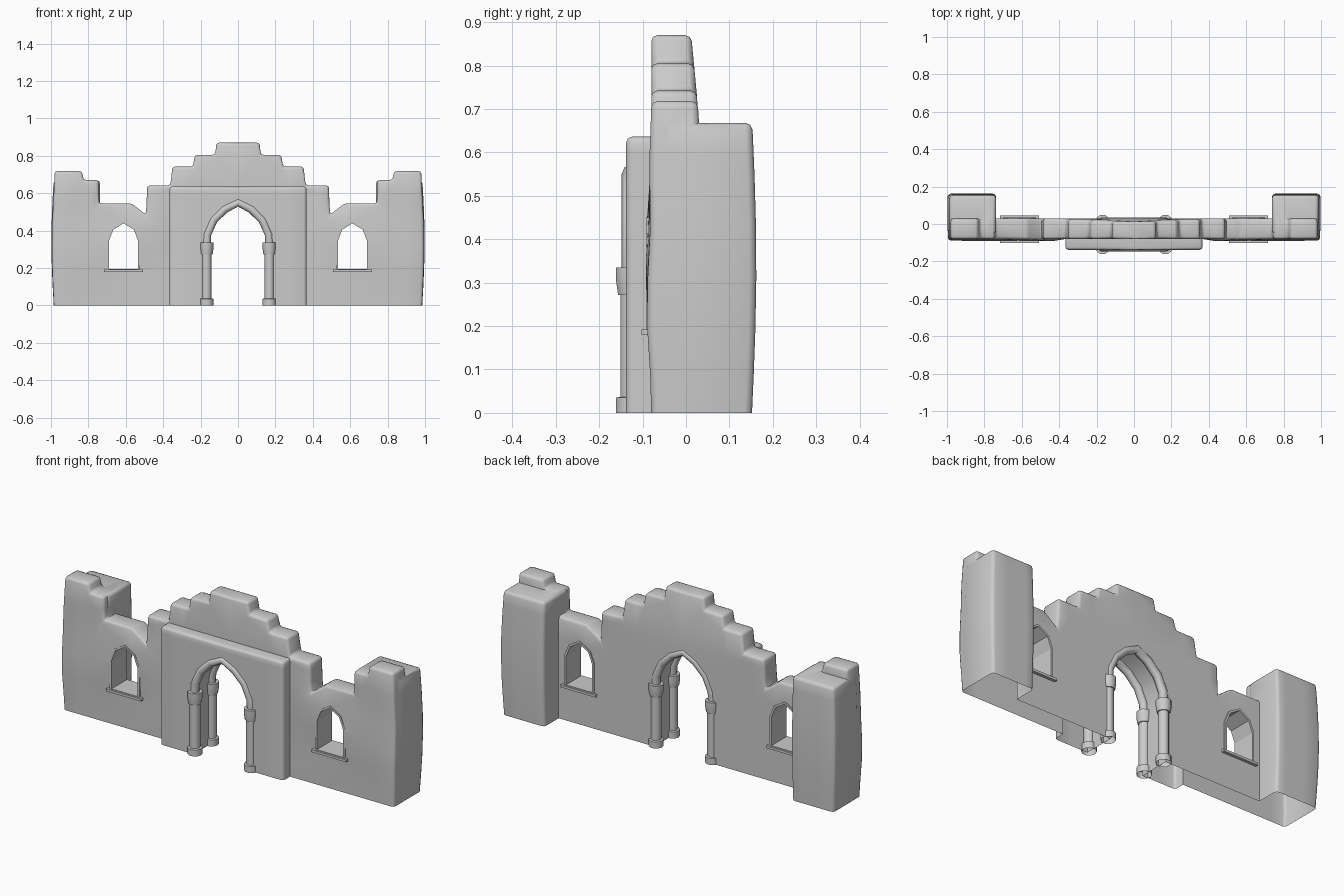
import bpy, bmesh, math
from mathutils import Vector

if "Cube" in bpy.data.objects:
    bpy.data.objects.remove(bpy.data.objects["Cube"])


def make_obj(name, bm, angle=None):
    bmesh.ops.recalc_face_normals(bm, faces=bm.faces)
    me = bpy.data.meshes.new(name)
    bm.to_mesh(me)
    bm.free()
    ob = bpy.data.objects.new(name, me)
    bpy.context.collection.objects.link(ob)
    if angle:
        smooth(ob, angle)
    return ob


def smooth(ob, angle):
    bpy.ops.object.select_all(action='DESELECT')
    ob.select_set(True)
    bpy.context.view_layer.objects.active = ob
    bpy.ops.object.shade_smooth_by_angle(angle=math.radians(angle))


def slab(name, pts, y0, y1, bevel=0.0):
    """Extrude an x-z outline from y0 to y1, optionally with worn edges."""
    bm = bmesh.new()
    f = bm.faces.new([bm.verts.new((x, y0, z)) for x, z in pts])
    ext = bmesh.ops.extrude_face_region(bm, geom=[f])['geom']
    for v in ext:
        if isinstance(v, bmesh.types.BMVert):
            v.co.y = y1
    bmesh.ops.recalc_face_normals(bm, faces=bm.faces)
    if bevel:
        bmesh.ops.bevel(bm, geom=bm.edges[:], offset=bevel, segments=2,
                        profile=0.5, affect='EDGES', clamp_overlap=True)
    return make_obj(name, bm)


def rect(x0, x1, z0, z1):
    return [(x0, z0), (x1, z0), (x1, z1), (x0, z1)]


def flip(pts, s):
    return [(x * s, z) for x, z in pts]


# Ruined wall silhouette, right half, mirrored
half = [(0.985, -0.1), (0.98, 0.718), (0.835, 0.718), (0.825, 0.67),
        (0.745, 0.67), (0.742, 0.545), (0.57, 0.545), (0.492, 0.485),
        (0.485, 0.642), (0.362, 0.642), (0.35, 0.742), (0.242, 0.742),
        (0.23, 0.805), (0.122, 0.805), (0.115, 0.87)]
wall = slab("ruined_wall", half + flip(half[::-1], -1), -0.08, 0.03, 0.014)

# Pieces merged into the wall: projecting gate front and corner towers
adds = [slab("gate_front", rect(-0.366, 0.366, -0.1, 0.636), -0.138, -0.02, 0.014)]
for s in (1, -1):
    adds.append(slab("tower", flip(rect(0.738, 0.985, -0.1, 0.668), s), -0.05, 0.152, 0.016))

# Openings: pointed gate and pointed windows
arch = [(0.168, 0.32), (0.165, 0.38), (0.13, 0.457), (0.07, 0.515), (0, 0.55)]
gate = [(0.168, -0.2)] + arch
window = [(0.523, 0.185), (0.701, 0.185), (0.701, 0.35), (0.675, 0.413),
          (0.612, 0.45), (0.549, 0.413), (0.523, 0.35)]
cuts = [slab("gate_cutter", gate + flip(gate[-2::-1], -1), -0.4, 0.4)]
for s in (1, -1):
    cuts.append(slab("window_cutter", flip(window, s), -0.4, 0.4))

for helpers, op in ((adds, 'UNION'), (cuts, 'DIFFERENCE')):
    for h in helpers:
        m = wall.modifiers.new(op, 'BOOLEAN')
        m.operation, m.object, m.solver = op, h, 'EXACT'
        h.hide_render = True
bpy.context.view_layer.update()
bm = bmesh.new()
bm.from_mesh(bpy.data.meshes.new_from_object(
    wall.evaluated_get(bpy.context.evaluated_depsgraph_get())))
for o in [wall] + adds + cuts:
    bpy.data.objects.remove(o)

# Open underside, then extra cuts so the stone faces can bulge a little


def cut(co, no, clear=False):
    bmesh.ops.bisect_plane(bm, geom=bm.verts[:] + bm.edges[:] + bm.faces[:],
                           plane_co=co, plane_no=no, clear_inner=clear)


cut((0, 0, 0), (0, 0, 1), True)
for z in (0.09, 0.19, 0.31, 0.43, 0.54, 0.6):
    cut((0, 0, z), (0, 0, 1))
for x in (0, 0.27, 0.43, 0.79, 0.9):
    for s in (1, -1):
        cut((x * s, 0, 0), (1, 0, 0))
for v in bm.verts:
    x, y, z = v.co
    b = max(0, math.sin(math.pi * min(z / 0.68, 1)))
    if abs(x) > 0.9:
        v.co.x += math.copysign(0.013 * b, x) * (abs(x) - 0.9) / 0.085
    if y > 0.1:
        v.co.y += 0.01 * b
    elif y < -0.055 and abs(x) > 0.4:
        v.co.y -= 0.012 * b * (0.6 + 0.4 * math.sin(14 * z + 5 * abs(x)))
    if z > 0.68 and y > -0.03:
        v.co.y -= 0.018 * (z - 0.68) / 0.19
bmesh.ops.triangulate(bm, faces=[f for f in bm.faces if len(f.verts) > 4])
make_obj("ruined_wall", bm, 50)

# Window frames and sills
for s in (1, -1):
    bm = bmesh.new()
    c = Vector((0.612, 0.31))
    inner = [((x - c.x) * 0.87 + c.x, (z - c.y) * 0.92 + c.y) for x, z in window]
    loops = [[bm.verts.new((x * s, y, z)) for x, z in p]
             for p, y in ((window, -0.092), (inner, -0.092), (inner, 0.036), (window, 0.036))]
    for i in range(4):
        a, b = loops[i], loops[(i + 1) % 4]
        for j in range(7):
            k = (j + 1) % 7
            bm.faces.new((a[j], a[k], b[k], b[j]))
    make_obj("window_frame", bm)
    slab("window_sill", flip(rect(0.508, 0.716, 0.179, 0.192), s), -0.102, 0.046)

# Gate columns (lathed, open below) and arch mouldings, front and back
profile = [(0.037, 0), (0.037, 0.035), (0.026, 0.037), (0.026, 0.272),
           (0.032, 0.272), (0.037, 0.305), (0.037, 0.335), (0, 0.335)]
for y in (-0.126, 0.014):
    for s in (1, -1):
        bm = bmesh.new()
        vs = [bm.verts.new((0.168 * s + r, y, z)) for r, z in profile]
        es = [bm.edges.new(p) for p in zip(vs, vs[1:])]
        bmesh.ops.spin(bm, geom=vs + es, cent=(0.168 * s, y, 0), axis=(0, 0, 1),
                       angle=math.tau, steps=10)
        bmesh.ops.remove_doubles(bm, verts=bm.verts, dist=0.0005)
        make_obj("gate_column", bm, 40)
    cu = bpy.data.curves.new("arch_moulding", 'CURVE')
    cu.dimensions = '3D'
    cu.bevel_depth, cu.bevel_resolution = 0.022, 2
    path = arch + flip(arch[-2::-1], -1)
    sp = cu.splines.new('POLY')
    sp.points.add(len(path) - 1)
    for p, (x, z) in zip(sp.points, path):
        p.co = (x, y, z, 1)
    ob = bpy.data.objects.new("arch_moulding", cu)
    bpy.context.collection.objects.link(ob)
    bpy.ops.object.select_all(action='DESELECT')
    ob.select_set(True)
    bpy.context.view_layer.objects.active = ob
    bpy.ops.object.convert(target='MESH')
    smooth(bpy.context.view_layer.objects.active, 50)
